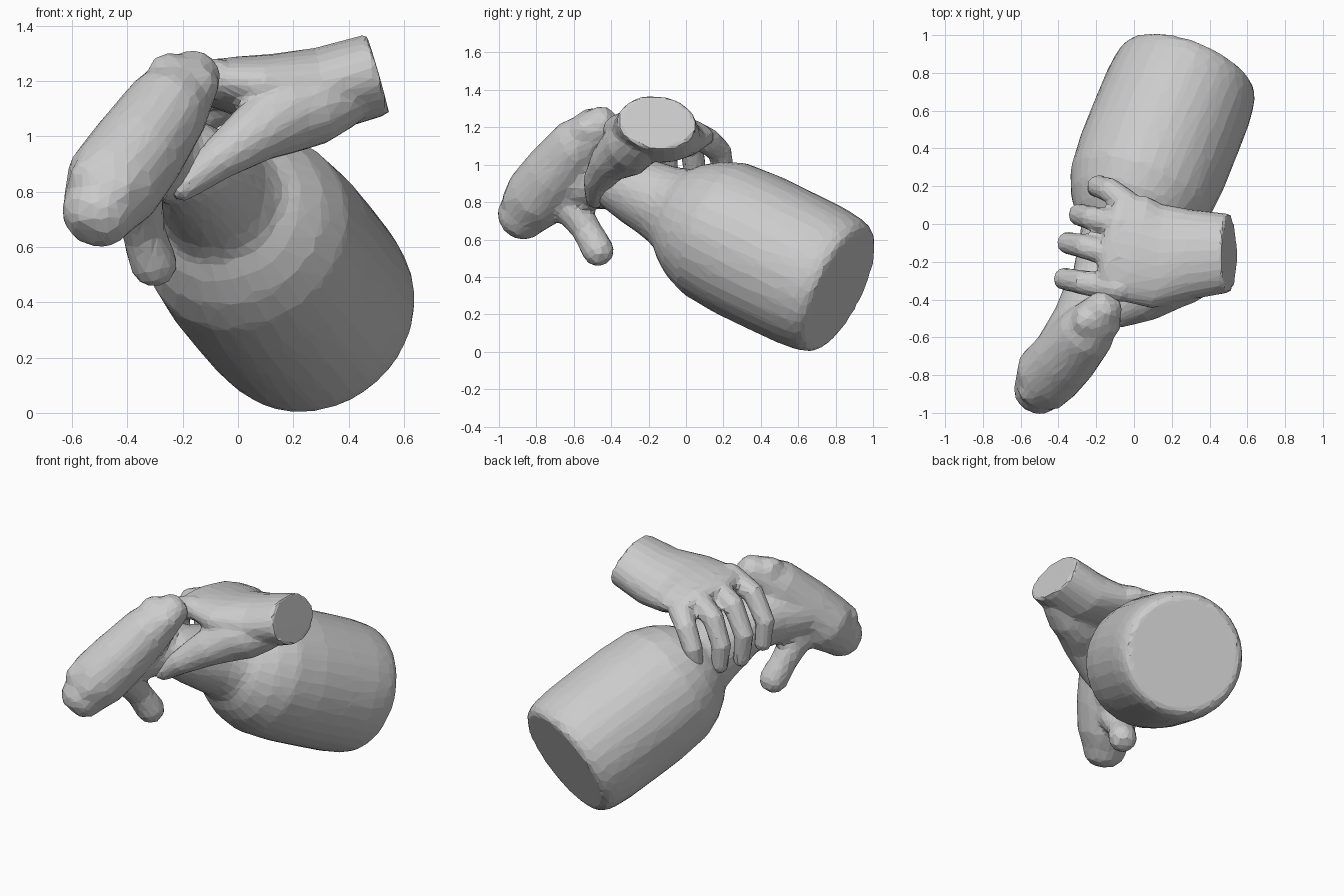
import bpy, bmesh
from math import cos, sin, tau
from mathutils import Vector

if "Cube" in bpy.data.objects:
    bpy.data.objects.remove(bpy.data.objects["Cube"])


def tube(bm, pts, hint=(0, 0, 1), n=16, round_ends=(True, True)):
    """Loft rings (x, y, z, half_width, half_height) along a path."""
    P = [Vector(p[:3]) for p in pts]
    R = [(p[3], p[4] if len(p) > 4 else p[3]) for p in pts]
    T = [(P[min(i + 1, len(P) - 1)] - P[max(i - 1, 0)]).normalized() for i in range(len(P))]
    rings = list(zip(P, R, T))
    for end, sign in ((0, -1), (-1, 1)):
        if round_ends[end]:
            p, r, t = rings[end]
            m = min(r)
            caps = [(p + t * sign * m * k, (r[0] * s, r[1] * s), t) for k, s in ((.5, .87), (.87, .5))]
            rings = rings + caps if sign > 0 else caps[::-1] + rings
    loops = []
    for p, (a, b), t in rings:
        side = t.cross(Vector(hint)).normalized()
        up = side.cross(t)
        loops.append([bm.verts.new(p + side * a * cos(tau * k / n) + up * b * sin(tau * k / n))
                      for k in range(n)])
    for A, B in zip(loops, loops[1:]):
        for k in range(n):
            bm.faces.new((A[k], A[(k + 1) % n], B[(k + 1) % n], B[k]))
    bm.faces.new(loops[0][::-1])
    bm.faces.new(loops[-1])


def finish(name, bm, voxel, smooth, ratio):
    """Fuse the overlapping lofts into one faceted skin."""
    bmesh.ops.recalc_face_normals(bm, faces=bm.faces)
    me = bpy.data.meshes.new(name)
    bm.to_mesh(me)
    bm.free()
    ob = bpy.data.objects.new(name, me)
    bpy.context.collection.objects.link(ob)
    m = ob.modifiers.new("fuse", 'REMESH')
    m.mode, m.voxel_size = 'VOXEL', voxel
    s = ob.modifiers.new("soften", 'SMOOTH')
    s.factor, s.iterations = .5, smooth
    d = ob.modifiers.new("facets", 'DECIMATE')
    d.ratio = ratio


# Thick sleeve with a flat end, narrowing to the wrist
arm = bmesh.new()
base, axis = Vector((.165, .5, .49)), Vector((.34, .845, -.41))
profile = [(-1.0, .165), (-.9, .185), (-.74, .21), (-.66, .235), (-.61, .285), (-.52, .345),
           (-.4, .39), (-.2, .405), (0, .405), (.2, .402), (.3, .392), (.35, .38), (.385, .355)]
tube(arm, [(*(base + axis * t), r) for t, r in profile], n=32, round_ends=(True, False))

# Closed fist: wrist link, row of knuckles, thumb
tube(arm, [(-.22, -.36, .92, .15, .17), (-.30, -.5, .93, .13, .16), (-.38, -.68, .93, .15)])
tube(arm, [(-.165, -.455, 1.21, .105), (-.25, -.57, 1.11, .155), (-.36, -.70, .95, .175),
           (-.455, -.80, .82, .18), (-.50, -.87, .735, .14)], hint=(1, 0, 0))
tube(arm, [(-.37, -.62, .78, .10), (-.34, -.53, .65, .08), (-.305, -.47, .54, .088)], hint=(1, 0, 0))
for i in range(4):
    f = i / 3
    c = Vector((-.18, -.50, 1.2)).lerp(Vector((-.46, -.87, .83)), f)
    tube(arm, [(c.x - .07, c.y - .01, c.z + .02, .085), (c.x + .03, c.y - .03, c.z - .02, .085)])
finish("sleeved_arm_and_fist", arm, .025, 2, .12)

# Gripping hand: cut forearm and palm
grip = bmesh.new()
tube(grip, [(-.1, -.11, 1.19, .27, .08), (.0, -.13, 1.18, .29, .105), (.12, -.17, 1.16, .28, .135),
            (.3, -.16, 1.165, .24, .155), (.505, -.155, 1.225, .21, .15)],
     hint=(0, .12, 1), n=24, round_ends=(True, False))
# Thumb under the palm
tube(grip, [(.36, -.24, 1.15, .13), (.27, -.28, 1.11, .145), (.16, -.32, 1.08, .15),
            (.06, -.41, 1.01, .11), (-.08, -.475, .91, .075), (-.2, -.485, .82, .055)])
# Four fingers bent over the wrist
fingers = [[(-.08, -.34, 1.21), (-.27, -.31, 1.15), (-.37, -.29, 1.0), (-.36, -.28, .86)],
           [(-.08, -.17, 1.21), (-.26, -.12, 1.14), (-.35, -.1, .98), (-.33, -.1, .82)],
           [(-.08, 0, 1.18), (-.22, .03, 1.1), (-.29, .05, .95), (-.28, .05, .82)],
           [(-.04, .11, 1.13), (-.13, .18, 1.07), (-.19, .2, .96), (-.2, .19, .86)]]
for path in fingers:
    tube(grip, [(*p, r) for p, r in zip(path, (.074, .066, .06, .05))], hint=(0, 1, 0), n=12)
finish("gripping_hand", grip, .016, 2, .1)
